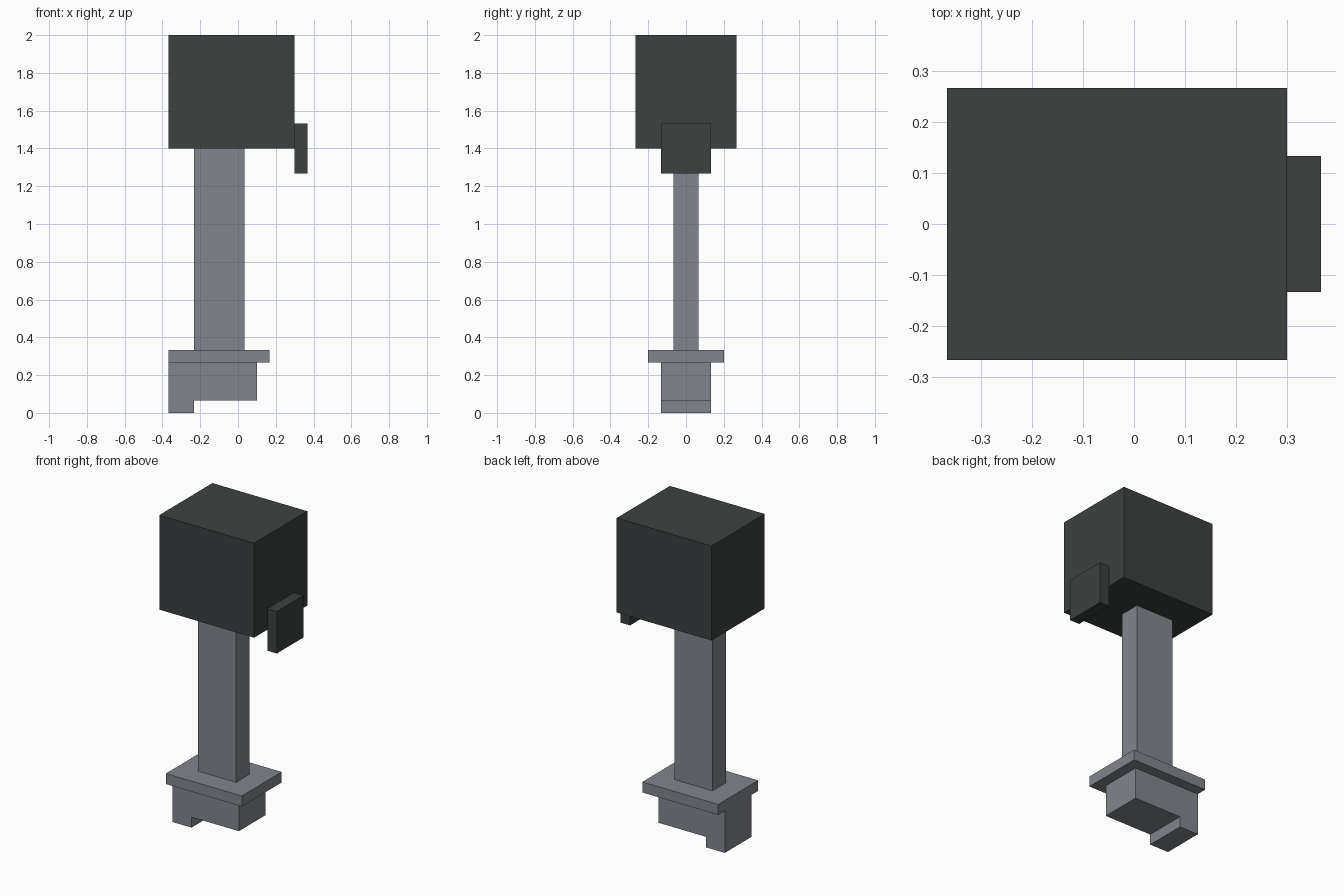
import bpy
import bmesh

U = 1 / 15  # modelling unit

cube = bpy.data.objects.get("Cube")
if cube:
    bpy.data.objects.remove(cube, do_unlink=True)


def make_material(name, rgb):
    mat = bpy.data.materials.new(name)
    color = (*rgb, 1)
    mat.diffuse_color = color
    mat.use_nodes = True
    bsdf = next(n for n in mat.node_tree.nodes if n.type == "BSDF_PRINCIPLED")
    bsdf.inputs["Base Color"].default_value = color
    return mat


def prism(name, profile, half_depth, mat):
    """Extrude an (x, z) outline symmetrically along y, all in units."""
    bm = bmesh.new()
    verts = [bm.verts.new((x * U, -half_depth * U, z * U)) for x, z in profile]
    face = bm.faces.new(verts)
    out = bmesh.ops.extrude_face_region(bm, geom=[face])
    moved = [v for v in out["geom"] if isinstance(v, bmesh.types.BMVert)]
    bmesh.ops.translate(bm, verts=moved, vec=(0, 2 * half_depth * U, 0))
    bmesh.ops.recalc_face_normals(bm, faces=bm.faces)
    mesh = bpy.data.meshes.new(name)
    bm.to_mesh(mesh)
    bm.free()
    mesh.materials.append(mat)
    obj = bpy.data.objects.new(name, mesh)
    bpy.context.collection.objects.link(obj)
    return obj


def box(name, x0, x1, z0, z1, half_depth, mat):
    return prism(name, [(x0, z0), (x1, z0), (x1, z1), (x0, z1)], half_depth, mat)


grey = make_material("steel grey", (0.22, 0.235, 0.262))
dark = make_material("dark charcoal", (0.045, 0.053, 0.051))

# Stepped base with a small foot on one side
base = [(-5.5, 0), (-3.5, 0), (-3.5, 1), (1.5, 1), (1.5, 4), (-5.5, 4)]
prism("stepped_base", base, 2, grey)

# Flange and upright shaft
box("flange", -5.5, 2.5, 4, 5, 3, grey)
box("shaft", -3.5, 0.5, 5, 21, 1, grey)

# Head block with a side tab hanging below its lower edge
box("head_block", -5.5, 4.5, 21, 30, 4, dark)
box("side_tab", 4.5, 5.5, 19, 23, 2, dark)
